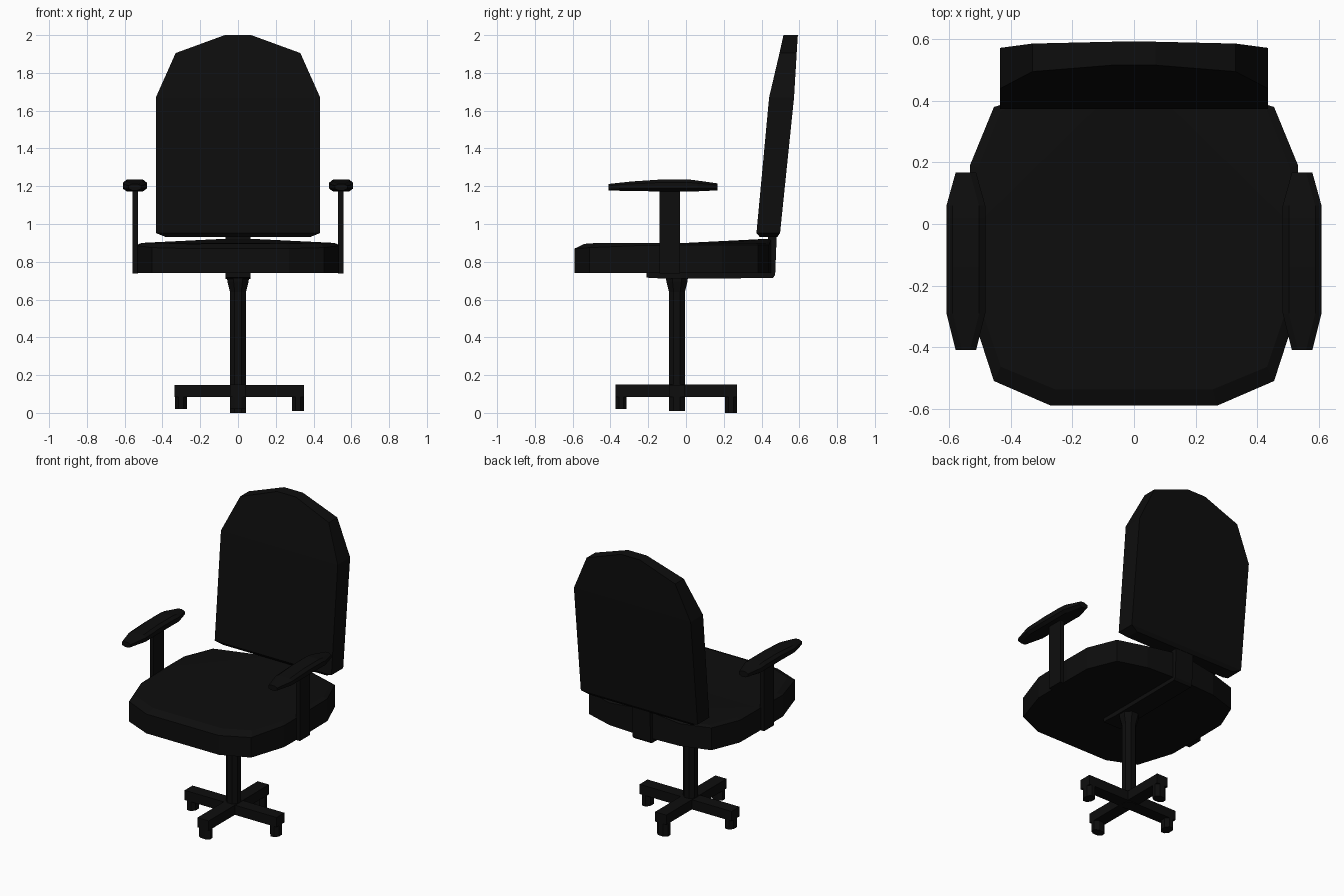
import bpy, bmesh
from math import cos, sin, pi

if "Cube" in bpy.data.objects:
    bpy.data.objects.remove(bpy.data.objects["Cube"])

mat = bpy.data.materials.new("black")
mat.diffuse_color = (0.004, 0.004, 0.004, 1)
mat.use_nodes = True
mat.node_tree.nodes["Principled BSDF"].inputs["Base Color"].default_value = mat.diffuse_color


def build(name, rings, caps=None):
    """Skin closed rings of points; caps = (first, last) lists of faces by ring index."""
    bm = bmesh.new()
    vs = [[bm.verts.new(p) for p in r] for r in rings]
    n = len(rings[0])
    for a, b in zip(vs, vs[1:]):
        for i in range(n):
            j = (i + 1) % n
            bm.faces.new((a[i], a[j], b[j], b[i]))
    first, last = caps or ([range(n)], [range(n)])
    for ring, faces in ((vs[0], first), (vs[-1], last)):
        for f in faces:
            bm.faces.new([ring[i] for i in f])
    bmesh.ops.recalc_face_normals(bm, faces=bm.faces)
    me = bpy.data.meshes.new(name)
    bm.to_mesh(me)
    bm.free()
    me.materials.append(mat)
    ob = bpy.data.objects.new(name, me)
    bpy.context.collection.objects.link(ob)
    return ob


def box(name, lo, hi):
    return build(name, [[(lo[0], lo[1], z), (hi[0], lo[1], z), (hi[0], hi[1], z), (lo[0], hi[1], z)]
                        for z in (lo[2], hi[2])])


def mirrored(half):
    """Right half points, then the left half in reverse order."""
    return half + [(-p[0],) + tuple(p[1:]) for p in reversed(half)]


# Seat cushion: outline with rolled front edge and raised rear middle
outline = [(0.27, -0.59, 0.87), (0.455, -0.51, 0.875), (0.533, -0.27, 0.885), (0.535, 0, 0.89),
           (0.533, 0.19, 0.89), (0.455, 0.38, 0.89), (0.26, 0.44, 0.89), (0.065, 0.45, 0.915)]
lower = mirrored([(x, y, 0.74) for x, y, z in outline])
edge = mirrored(outline)
top_z = [0.895] + [0.9] * 6 + [0.922]
top = mirrored([(x * 0.95, y * (0.91 if y < 0 else 0.97), t) for (x, y, z), t in zip(outline, top_z)])
seat_top = [[0, 1, 2, 3, 12, 13, 14, 15], [3, 7, 8, 12], [3, 4, 5, 6, 7], [8, 9, 10, 11, 12]]
build("seat", [lower, edge, top], ([range(16)], seat_top))

# Backrest: x half width, z, front y, rear y from top to bottom
rows = [(0.07, 2.0, 0.516, 0.592), (0.33, 1.905, 0.495, 0.586), (0.435, 1.67, 0.44, 0.572),
        (0.435, 0.952, 0.373, 0.498), (0.38, 0.93, 0.392, 0.482)]
strips = [[i, i + 1, 8 - i, 9 - i] for i in range(4)]
build("backrest", [mirrored([(x, f, z) for x, z, f, b in rows]),
                   mirrored([(x, b, z) for x, z, f, b in rows])], (strips, strips))

# Bracket running under the seat and up to the backrest
prof = [(-0.21, 0.75), (-0.21, 0.716), (-0.1, 0.71), (0.46, 0.714), (0.472, 0.73),
        (0.482, 0.98), (0.435, 0.98), (0.43, 0.75)]
build("back_bracket", [[(x, y, z) for y, z in prof] for x in (-0.067, 0.067)])


# Column with flared top
def octagon(cx, cy, z, rx, ry):
    k = 1 / cos(pi / 8)
    return [(cx + rx * k * cos(pi / 8 + i * pi / 4), cy + ry * k * sin(pi / 8 + i * pi / 4), z)
            for i in range(8)]


CY = -0.048
build("column", [octagon(0, CY, z, r, r) for z, r in ((0.08, 0.042), (0.64, 0.042), (0.695, 0.056), (0.735, 0.06))])

# Cross base: two bars and four casters
box("base_bar_x", (-0.335, CY - 0.042, 0.083), (0.35, CY + 0.042, 0.148))
box("base_bar_y", (-0.042, -0.372, 0.085), (0.042, 0.27, 0.15))
for name, x, y, z, rx, ry in (("left", -0.302, CY, 0.02, 0.032, 0.042), ("right", 0.318, CY, 0.01, 0.032, 0.042),
                              ("front", 0, -0.343, 0.02, 0.042, 0.029), ("rear", 0, 0.238, 0.0, 0.042, 0.032)):
    build("caster_" + name, [octagon(x, y, z, rx, ry), octagon(x, y, 0.1, rx, ry)])

# Arms: flat post and tapered pad
pad = [(-0.41, 0.033, 1.178, 1.212), (-0.29, 0.063, 1.174, 1.225), (-0.14, 0.063, 1.173, 1.235),
       (0.02, 0.063, 1.173, 1.235), (0.06, 0.063, 1.173, 1.23), (0.168, 0.033, 1.178, 1.215)]
for side, s in (("left", -1), ("right", 1)):
    xs = sorted((s * 0.53, s * 0.559))
    box("arm_post_" + side, (xs[0], -0.14, 0.738), (xs[1], -0.033, 1.19))
    rings = []
    for y, w, a, b in pad:
        h = (b - a) * 0.25
        half = [(w - 0.02, a), (w, a + h), (w, b - h), (w - 0.02, b)]
        rings.append([(s * 0.546 + x, y, z) for x, z in mirrored(half)])
    build("armrest_" + side, rings)
